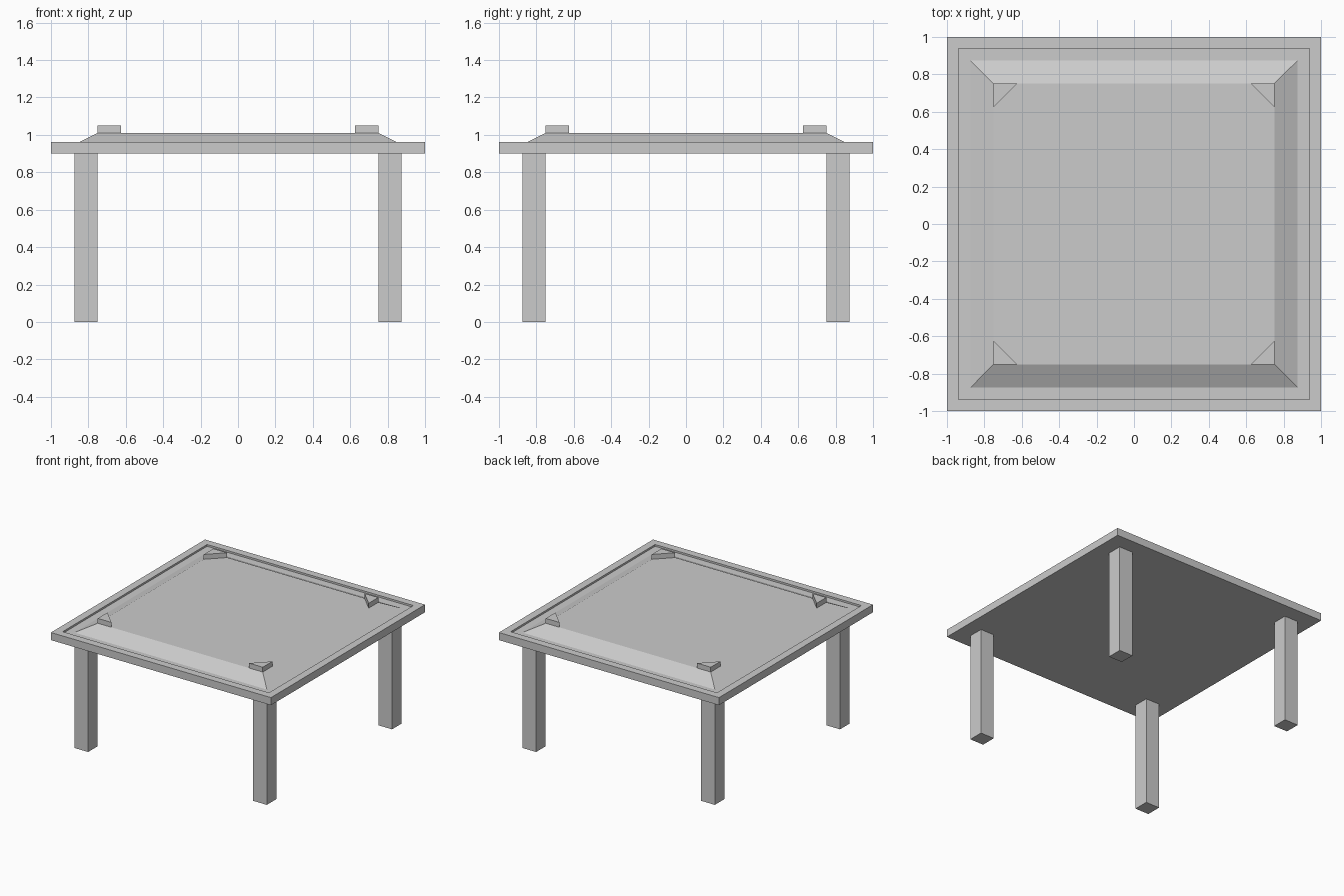
import bpy, bmesh

if "Cube" in bpy.data.objects:
    bpy.data.objects.remove(bpy.data.objects["Cube"])


def finish(bm, name):
    bmesh.ops.recalc_face_normals(bm, faces=bm.faces)
    mesh = bpy.data.meshes.new(name)
    bm.to_mesh(mesh)
    bm.free()
    obj = bpy.data.objects.new(name, mesh)
    bpy.context.collection.objects.link(obj)
    return obj


def square(half, z):
    return [(-half, -half, z), (half, -half, z), (half, half, z), (-half, half, z)]


def prism(name, outline, z0, z1):
    bm = bmesh.new()
    low = [bm.verts.new((x, y, z0)) for x, y in outline]
    high = [bm.verts.new((x, y, z1)) for x, y in outline]
    n = len(outline)
    bm.faces.new(low)
    bm.faces.new(high)
    for i in range(n):
        j = (i + 1) % n
        bm.faces.new((low[i], low[j], high[j], high[i]))
    return finish(bm, name)


# Table top: slab with raised rim, sunken groove and sloped raised panel
profile = [(1.0, 0.9), (1.0, 0.9625), (0.9375, 0.9625),
           (0.9375, 0.9475), (0.875, 0.9475), (0.75, 1.01)]
bm = bmesh.new()
rings = [[bm.verts.new(p) for p in square(h, z)] for h, z in profile]
for a, b in zip(rings, rings[1:]):
    for i in range(4):
        j = (i + 1) % 4
        bm.faces.new((a[i], a[j], b[j], b[i]))
bm.faces.new(rings[0])
bm.faces.new(rings[-1])
finish(bm, "table_top")

# Legs and triangular corner blocks, one of each per corner
for sy, end in ((-1, "front"), (1, "back")):
    for sx, side in ((-1, "left"), (1, "right")):
        leg = [(0.75, 0.75), (0.875, 0.75), (0.875, 0.875), (0.75, 0.875)]
        block = [(0.75, 0.75), (0.625, 0.75), (0.75, 0.625)]
        prism(f"{end}_{side}_leg", [(sx * x, sy * y) for x, y in leg], 0.0, 0.9)
        prism(f"{end}_{side}_corner_block", [(sx * x, sy * y) for x, y in block], 1.01, 1.05)
